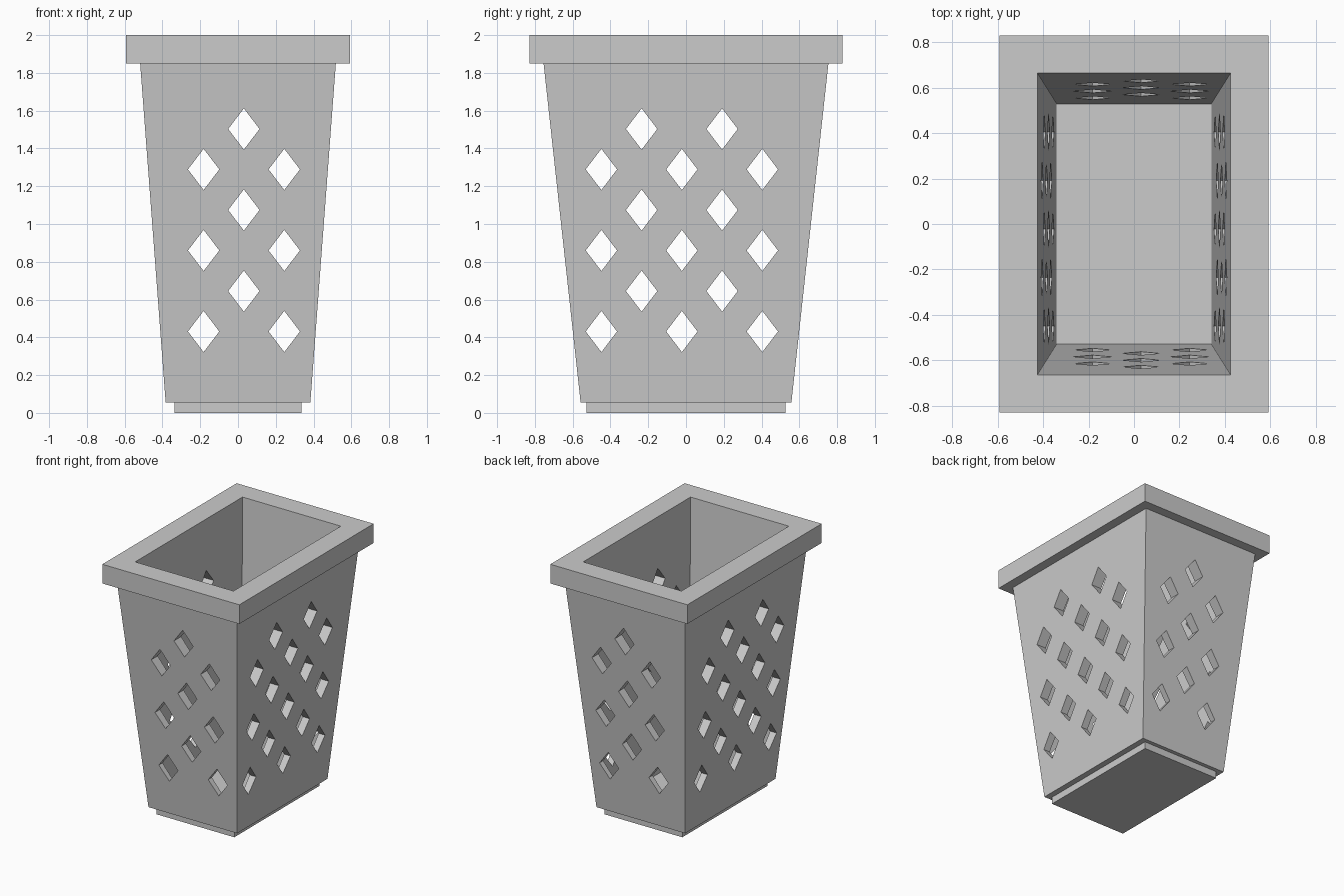
import bpy, bmesh
from mathutils import Vector

if "Cube" in bpy.data.objects:
    bpy.data.objects.remove(bpy.data.objects["Cube"])


def make_object(name, bm):
    bmesh.ops.recalc_face_normals(bm, faces=bm.faces)
    mesh = bpy.data.meshes.new(name)
    bm.to_mesh(mesh)
    bm.free()
    obj = bpy.data.objects.new(name, mesh)
    bpy.context.collection.objects.link(obj)
    return obj


def basket(name, levels):
    """Skin a stack of rectangles given as (half x, half y, z)."""
    bm = bmesh.new()
    rings = [[bm.verts.new((sx * x, sy * y, z))
              for sx, sy in ((-1, -1), (1, -1), (1, 1), (-1, 1))]
             for x, y, z in levels]
    for a, b in zip(rings, rings[1:]):
        for i in range(4):
            j = (i + 1) % 4
            bm.faces.new((a[i], a[j], b[j], b[i]))
    bm.faces.new(rings[0])
    bm.faces.new(rings[-1])
    return make_object(name, bm)


def diamond_cutter(name, centres, along_x):
    """Diamond prisms running straight through the basket."""
    bm = bmesh.new()
    w, h, reach = 0.083, 0.109, 1.2
    for u, z in centres:
        outline = ((u - w, z), (u, z - h), (u + w, z), (u, z + h))
        pts = [(-reach, a, b) if along_x else (a, -reach, b) for a, b in outline]
        face = bm.faces.new([bm.verts.new(p) for p in pts])
        geom = bmesh.ops.extrude_face_region(bm, geom=[face])["geom"]
        shift = Vector((2 * reach, 0, 0) if along_x else (0, 2 * reach, 0))
        bmesh.ops.translate(bm, vec=shift,
                            verts=[g for g in geom if isinstance(g, bmesh.types.BMVert)])
    obj = make_object(name, bm)
    obj.hide_render = True
    return obj


# Basket: foot, tapered wall, rim, then down the inside to the floor
body = basket("waste_basket", [
    (0.337, 0.527, 0.0), (0.337, 0.527, 0.055),
    (0.383, 0.558, 0.055), (0.518, 0.754, 1.85),
    (0.592, 0.829, 1.85), (0.592, 0.829, 2.0),
    (0.425, 0.663, 2.0), (0.340, 0.528, 0.06),
])

# Staggered lattice of diamond holes
low_rows = (0.431, 0.86, 1.289)
high_rows = (0.645, 1.074, 1.503)


def lattice(low_cols, high_cols):
    return ([(u, z) for z in low_rows for u in low_cols]
            + [(u, z) for z in high_rows for u in high_cols])


cutters = [
    diamond_cutter("front_back_holes", lattice((-0.182, 0.245), (0.031,)), False),
    diamond_cutter("side_holes", lattice((-0.448, -0.022, 0.404), (-0.235, 0.191)), True),
]

bpy.context.view_layer.objects.active = body
for cutter in cutters:
    mod = body.modifiers.new(cutter.name, "BOOLEAN")
    mod.operation = "DIFFERENCE"
    mod.solver = "EXACT"
    mod.object = cutter
    bpy.ops.object.modifier_apply(modifier=mod.name)
    bpy.data.objects.remove(cutter)
